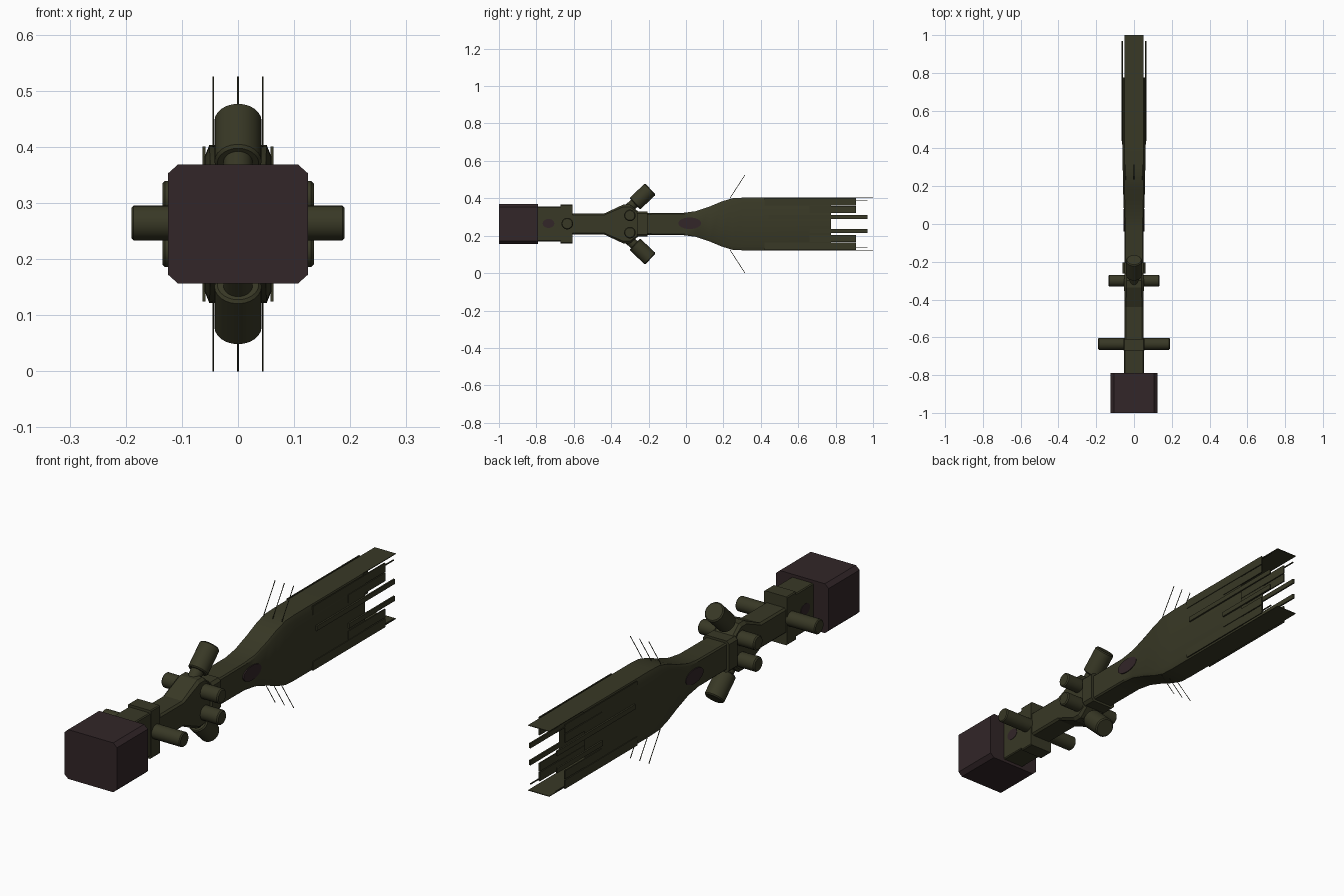
import bpy, bmesh, math
from mathutils import Vector

if "Cube" in bpy.data.objects:
    bpy.data.objects.remove(bpy.data.objects["Cube"])

ZC = 0.2625  # mirror height of the whole craft


def material(name, rgb):
    m = bpy.data.materials.new(name)
    m.diffuse_color = (*rgb, 1)
    m.use_nodes = True
    m.node_tree.nodes["Principled BSDF"].inputs["Base Color"].default_value = m.diffuse_color
    return m


OLIVE = material("dark olive", (0.040, 0.040, 0.019))
MAROON = material("dark maroon", (0.032, 0.019, 0.021))


def finish(name, bm, mat, smooth=False):
    bmesh.ops.recalc_face_normals(bm, faces=bm.faces)
    me = bpy.data.meshes.new(name)
    bm.to_mesh(me)
    bm.free()
    me.materials.append(mat)
    ob = bpy.data.objects.new(name, me)
    bpy.context.collection.objects.link(ob)
    if smooth:
        bpy.ops.object.select_all(action='DESELECT')
        ob.select_set(True)
        bpy.context.view_layer.objects.active = ob
        bpy.ops.object.shade_smooth_by_angle(angle=math.radians(35))
    return ob


def loft(name, sections, mat, open_end=False, smooth=False):
    """Chamfered rectangles (y, half width, half height, chamfer x, chamfer z) joined along y."""
    bm = bmesh.new()
    rings = []
    for y, w, h, cx, cz in sections:
        pts = [(w, h - cz), (w - cx, h), (cx - w, h), (-w, h - cz),
               (-w, cz - h), (cx - w, -h), (w - cx, -h), (w, cz - h)]
        rings.append([bm.verts.new((x, y, ZC + z)) for x, z in pts])
    for a, b in zip(rings, rings[1:]):
        for i in range(8):
            j = (i + 1) % 8
            bm.faces.new((a[i], a[j], b[j], b[i]))
    bm.faces.new(rings[0])
    if not open_end:
        bm.faces.new(rings[-1])
    return finish(name, bm, mat, smooth)


def box(name, x0, x1, y0, y1, z0, z1, mat=OLIVE):
    bm = bmesh.new()
    bmesh.ops.create_cube(bm, size=1)
    for v in bm.verts:
        v.co = ((x0 + x1) / 2 + v.co.x * (x1 - x0), (y0 + y1) / 2 + v.co.y * (y1 - y0),
                (z0 + z1) / 2 + v.co.z * (z1 - z0))
    return finish(name, bm, mat)


def rod(name, a, b, r, mat=OLIVE, seg=24, bevel=0.0, stretch=1.0):
    a, b = Vector(a), Vector(b)
    d = b - a
    bm = bmesh.new()
    bmesh.ops.create_cone(bm, cap_ends=True, segments=seg, radius1=r, radius2=r, depth=d.length)
    if bevel:
        rims = [e for e in bm.edges if abs(e.verts[0].co.z - e.verts[1].co.z) < 1e-5]
        bmesh.ops.bevel(bm, geom=rims, offset=bevel, segments=1, affect='EDGES')
    rot, mid = d.to_track_quat('Z', 'Y'), (a + b) / 2
    for v in bm.verts:
        v.co = rot @ v.co + mid
        v.co.y = mid.y + (v.co.y - mid.y) * stretch
    return finish(name, bm, mat, True)


# nose block and the body behind it
loft("nose_block", [(-1, .125, .106, .018, .016), (-.79, .125, .106, .018, .016)], MAROON)
loft("front_body", [(-.79, .052, .093, .004, .004), (-.66, .052, .093, .004, .004)], OLIVE)
loft("front_flange", [(-.67, .055, .104, .004, .004), (-.608, .055, .104, .004, .004)], OLIVE)
rod("front_side_thrusters", (-.19, -.635, ZC + .002), (.19, -.635, ZC + .002), .031, bevel=.004)
rod("front_port", (-.0535, -.735, ZC + .003), (.0535, -.735, ZC + .003), .024, MAROON, stretch=1.3)

# middle body with its bulge and collar
loft("middle_body", [(-.61, .05, .055, .008, .008), (-.44, .05, .055, .008, .008),
                     (-.335, .052, .104, .012, .012), (-.30, .052, .104, .012, .012),
                     (-.25, .05, .062, .008, .008)], OLIVE)
loft("collar", [(-.262, .062, .068, .012, .012), (-.205, .062, .068, .012, .012)], OLIVE)

# thruster pods, mirrored about the middle height
for s, side in ((1, "upper"), (-1, "lower")):
    rod(side + "_side_pods", (-.135, -.30, ZC + s * .046), (.135, -.30, ZC + s * .046), .031, bevel=.005)
    rod(side + "_pod_stem", (0, -.33, ZC + s * .062), (0, -.26, ZC + s * .125), .026)
    rod(side + "_angled_pod", (0, -.274, ZC + s * .108), (0, -.190, ZC + s * .187), .042, bevel=.005)
    # antennas
    for x in (-.044, 0, .044):
        rod(side + "_antenna", (x, .235, ZC + s * .138), (x, .315, ZC + s * .262), .0016, seg=6)

# neck flaring into the hollow rear hull
loft("rear_hull", [(-.21, .05, .058, .006, .006), (-.02, .05, .059, .006, .006),
                   (.05, .053, .068, .006, .008), (.13, .056, .095, .007, .012),
                   (.19, .058, .120, .008, .016), (.25, .059, .138, .008, .02),
                   (.31, .060, .141, .009, .022), (.775, .060, .141, .009, .022)],
     OLIVE, open_end=True, smooth=True)
rod("hull_port", (-.0555, .02, ZC + .004), (.0555, .02, ZC + .004), .031, MAROON, stretch=1.95)

# plates continuing behind the hull
for s, side in ((1, "upper"), (-1, "lower")):
    z0, z1 = sorted((ZC + s * .138, ZC + s * .141))
    box(side + "_tail_plate", -.05, .05, .76, 1.0, z0, z1)
    for m in (1, -1):
        xa, xb = sorted((m * .058, m * .063))
        for h0, h1, y0, y1 in ((.100, .138, .42, .91), (.060, .096, .66, .91), (.125, .129, .9, .97)):
            z0, z1 = sorted((ZC + s * h0, ZC + s * h1))
            box(side + "_side_plate", xa, xb, y0, y1, z0, z1)
        xa, xb = sorted((m * .060, m * .067))
        z0, z1 = sorted((ZC + s * .026, ZC + s * .047))
        box(side + "_tail_strip", xa, xb, .66 if s < 0 else .44, .97, z0, z1)
